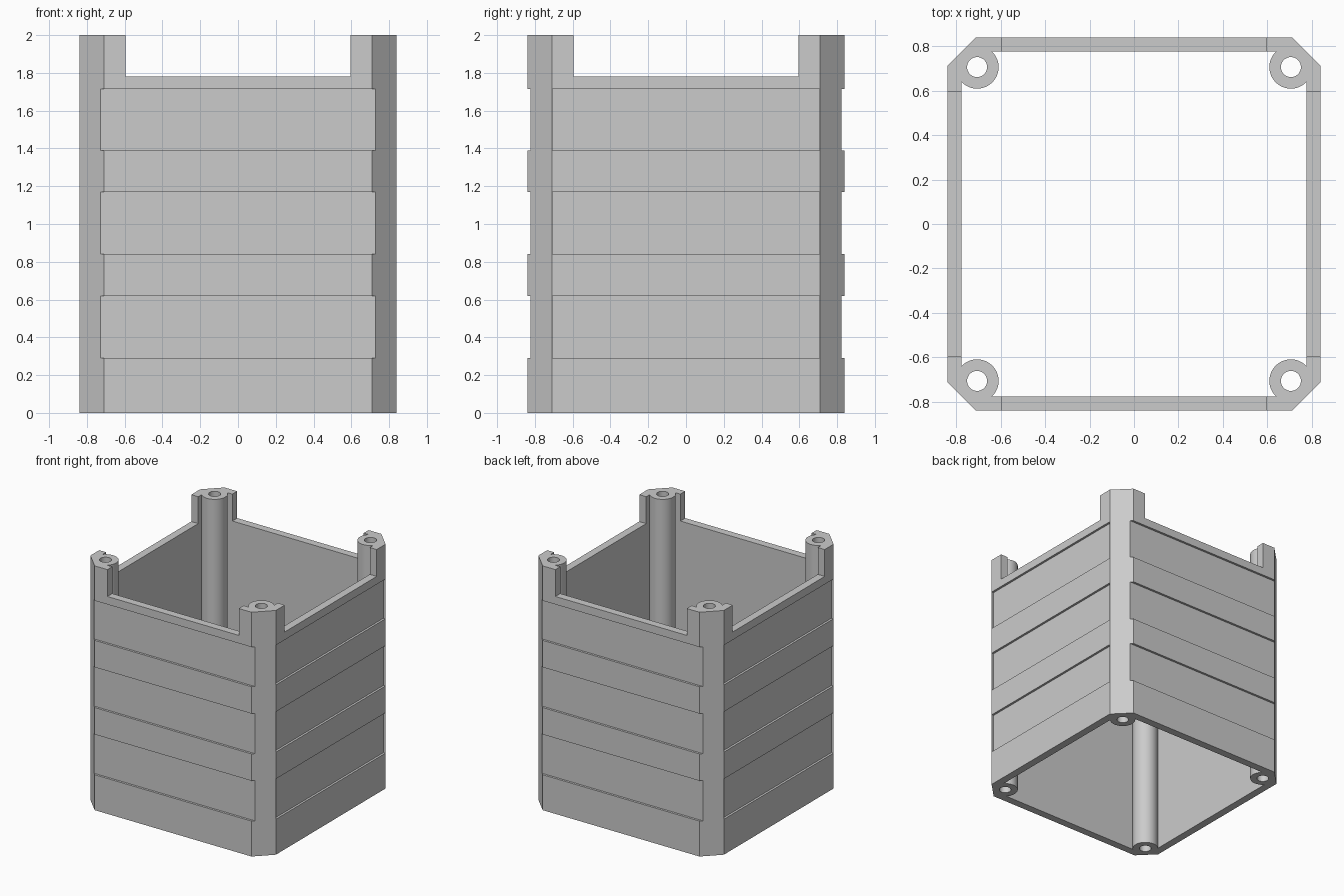
import bpy, bmesh, math
from mathutils import Matrix

if "Cube" in bpy.data.objects:
    bpy.data.objects.remove(bpy.data.objects["Cube"])

HALF, INNER, CHAMFER, HEIGHT = 0.84, 0.777, 0.13, 2.0
POST, POST_R, HOLE_R = 0.706, 0.097, 0.045
TAB, RIM, RECESS = 0.595, 1.78, 0.822
BANDS = [(0.29, 0.62), (0.84, 1.17), (1.39, 1.715)]
CORNERS = [(x, y) for x in (-POST, POST) for y in (-POST, POST)]

grey = bpy.data.materials.new("light_grey")
grey.use_nodes = True
grey.diffuse_color = (0.6, 0.6, 0.6, 1)
grey.node_tree.nodes["Principled BSDF"].inputs["Base Color"].default_value = (0.6, 0.6, 0.6, 1)


def make(name, bm):
    bmesh.ops.recalc_face_normals(bm, faces=bm.faces)
    mesh = bpy.data.meshes.new(name)
    bm.to_mesh(mesh)
    bm.free()
    mesh.materials.append(grey)
    obj = bpy.data.objects.new(name, mesh)
    bpy.context.collection.objects.link(obj)
    return obj


def octagon(name, half, chamfer, z0, z1):
    """Square prism with chamfered upright corners."""
    c = half - chamfer
    ring = [(half, -c), (half, c), (c, half), (-c, half),
            (-half, c), (-half, -c), (-c, -half), (c, -half)]
    bm = bmesh.new()
    base = bm.faces.new([bm.verts.new((x, y, z0)) for x, y in ring])
    top = bmesh.ops.extrude_face_region(bm, geom=[base])["geom"]
    verts = [g for g in top if isinstance(g, bmesh.types.BMVert)]
    bmesh.ops.translate(bm, verts=verts, vec=(0, 0, z1 - z0))
    return make(name, bm)


def boxes(name, spans):
    bm = bmesh.new()
    for lo, hi in spans:
        size = [b - a for a, b in zip(lo, hi)]
        mid = [(a + b) / 2 for a, b in zip(lo, hi)]
        bmesh.ops.create_cube(bm, size=1, matrix=Matrix.Translation(mid)
                              @ Matrix.Diagonal((*size, 1)))
    return make(name, bm)


def rods(name, radius, z0, z1):
    bm = bmesh.new()
    for x, y in CORNERS:
        bmesh.ops.create_cone(bm, cap_ends=True, segments=48, radius1=radius,
                              radius2=radius, depth=z1 - z0,
                              matrix=Matrix.Translation((x, y, (z0 + z1) / 2)))
    return make(name, bm)


def combine(target, tool, operation):
    """Apply a boolean and discard the helper."""
    mod = target.modifiers.new(operation.lower(), "BOOLEAN")
    mod.operation, mod.solver, mod.object = operation, "EXACT", tool
    bpy.context.view_layer.update()
    graph = bpy.context.evaluated_depsgraph_get()
    mesh = bpy.data.meshes.new_from_object(target.evaluated_get(graph))
    target.modifiers.clear()
    target.data = mesh
    bpy.data.objects.remove(tool)


# Open sleeve with chamfered corners
crate = octagon("crate_body", HALF, CHAMFER, 0, HEIGHT)
combine(crate, octagon("inside", INNER, 0.1, -0.1, HEIGHT + 0.1), "DIFFERENCE")

# Lowered rim between the corner tabs
for half_x, half_y in ((TAB, 1), (1, TAB)):
    combine(crate, boxes("rim_cut", [((-half_x, -half_y, RIM), (half_x, half_y, HEIGHT + 0.1))]),
            "DIFFERENCE")

# Recessed bands: full width on front and back, stopped at the corners on the sides
bands = []
for z0, z1 in BANDS:
    for s in (-1, 1):
        near, far = sorted((s * RECESS, s * 0.9))
        bands.append(((-1, near, z0), (1, far, z1)))
        bands.append(((near, -0.708, z0), (far, 0.708, z1)))
combine(crate, boxes("band_cut", bands), "DIFFERENCE")

# Hollow corner posts
combine(crate, rods("corner_posts", POST_R, 0, HEIGHT), "UNION")
combine(crate, rods("post_holes", HOLE_R, -0.1, HEIGHT + 0.1), "DIFFERENCE")

bpy.ops.object.select_all(action="DESELECT")
crate.select_set(True)
bpy.context.view_layer.objects.active = crate
bpy.ops.object.shade_smooth_by_angle(angle=math.radians(30))
